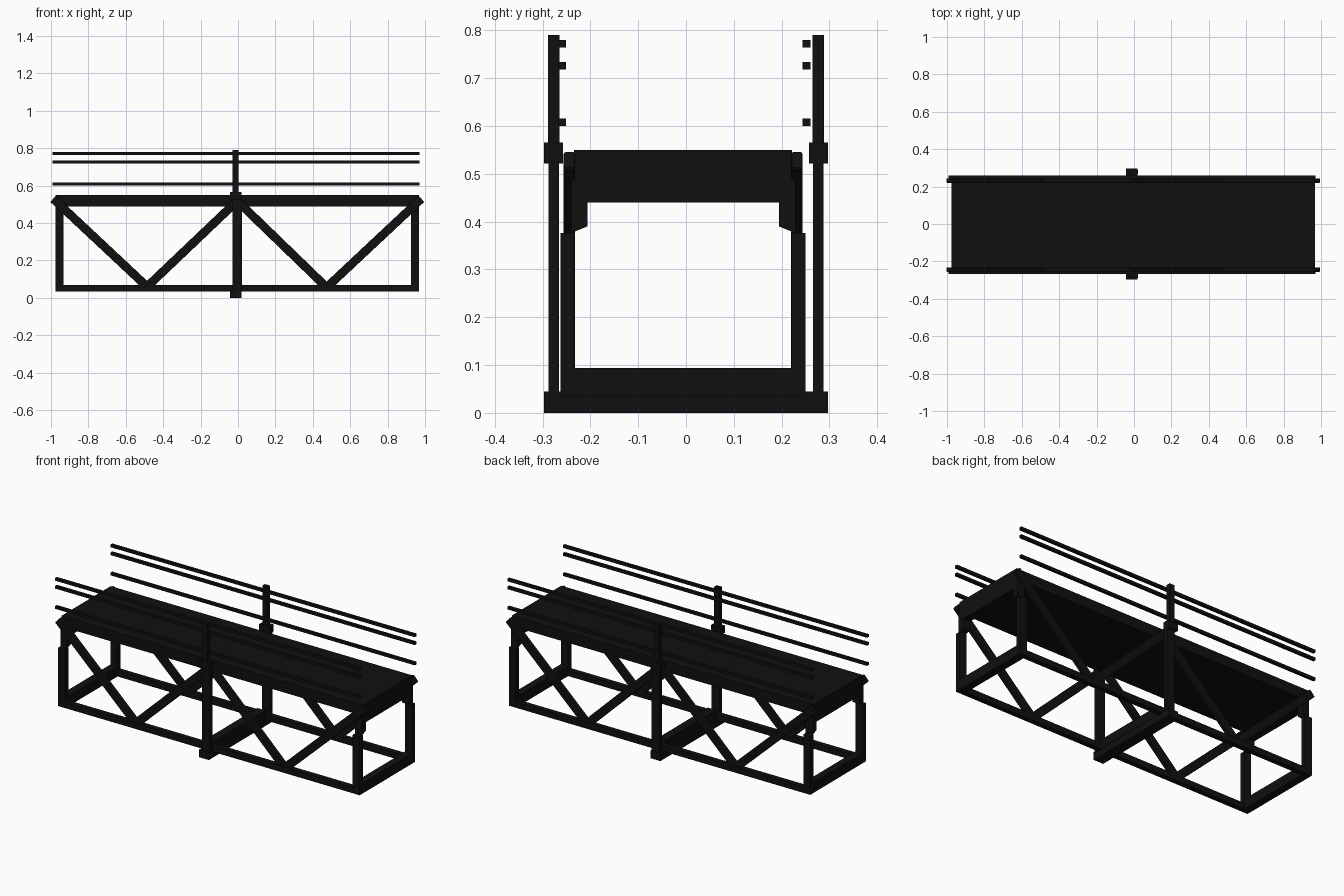
import bpy, math
from mathutils import Vector

if "Cube" in bpy.data.objects:
    bpy.data.objects.remove(bpy.data.objects["Cube"])

CX, CY = -0.004, -0.006      # truss centre, slightly off the model centre
L = 0.973                    # half length of the truss

black = bpy.data.materials.new("black_paint")
black.diffuse_color = (0.005, 0.005, 0.005, 1)
black.use_nodes = True
black.node_tree.nodes["Principled BSDF"].inputs["Base Color"].default_value = black.diffuse_color


def box(name, x, y, z):
    """Box from (min, max) ranges."""
    bpy.ops.mesh.primitive_cube_add(size=1, location=((x[0] + x[1]) / 2, (y[0] + y[1]) / 2, (z[0] + z[1]) / 2))
    ob = bpy.context.object
    ob.name = name
    ob.scale = (x[1] - x[0], y[1] - y[0], z[1] - z[0])
    bpy.ops.object.transform_apply(location=False, rotation=False, scale=True)
    ob.data.materials.append(black)
    return ob


def brace(name, a, b, width, depth):
    """Diagonal bar in the xz plane between two points."""
    a, b = Vector(a), Vector(b)
    d, m = b - a, (a + b) / 2
    h = d.length / 2
    ob = box(name, (-h, h), (-depth / 2, depth / 2), (-width / 2, width / 2))
    ob.location = m
    ob.rotation_euler = (0, -math.atan2(d.z, d.x), 0)
    bev = ob.modifiers.new("soft_edges", 'BEVEL')
    bev.width, bev.segments = 0.004, 2
    return ob


def span(a, b, s, c=0):
    """Range a..b mirrored to side s about centre c."""
    return tuple(sorted((c + s * a, c + s * b)))


# Walkway slab
box("deck", (CX - L, CX + L), (CY - 0.228, CY + 0.228), (0.488, 0.55))

# Middle support beam under the truss
box("middle_floor_beam", (-0.043, 0.02), (-0.297, 0.297), (0, 0.045))
box("middle_cross_beam", (-0.03, 0.022), (CY - 0.228, CY + 0.228), (0.04, 0.092))

# End cross members
for e, end in ((-1, "left"), (1, "right")):
    ex = span(L - 0.045, L, e, CX)
    box(end + "_bottom_beam", ex, (CY - 0.23, CY + 0.23), (0.035, 0.094))
    box(end + "_deck_beam", ex, (CY - 0.228, CY + 0.228), (0.44, 0.49))

for s, side in ((-1, "front"), (1, "back")):
    ty = span(0.227, 0.256, s, CY)

    # Bottom chord
    box(side + "_bottom_chord", (CX - L, CX + L), ty, (0.035, 0.07))

    # End posts with stepped upper brackets
    for e, end in ((-1, "left"), (1, "right")):
        ex = span(L - 0.045, L, e, CX)
        box(f"{side}_{end}_post", ex, ty, (0.035, 0.376))
        br = box(f"{side}_{end}_bracket", ex, span(0.2, 0.235, s, CY), (0.376, 0.5))
        for v in br.data.vertices:          # slanted lower face
            if v.co.z < 0 and v.co.y * s < 0:
                v.co.z += 0.014

    # Zigzag braces, each running a little past the deck edge at its upper end
    y = CY + s * 0.238
    for i, (top, low) in enumerate(((-0.984, -0.478), (0.012, -0.486), (-0.012, 0.478), (0.984, 0.478))):
        brace(f"{side}_brace_{i + 1}", (CX + low, y, 0.056), (CX + top, y, 0.53), 0.046, 0.024)

    # Railing post with collar
    box(side + "_outer_post", (-0.03, 0.022), span(0.266, 0.288, s), (0.04, 0.53))
    box(side + "_post_collar", (-0.043, 0.02), span(0.257, 0.297, s), (0.522, 0.565))
    box(side + "_railing_post", (-0.029, 0.004), span(0.265, 0.289, s), (0.56, 0.79))

    # Handrails
    ry = span(0.251, 0.267, s) if s < 0 else (0.244, 0.26)
    for i, z in enumerate((0.608, 0.726, 0.772)):
        box(f"{side}_rail_{i + 1}", (-0.993, 0.97), ry, (z - 0.008, z + 0.008))
